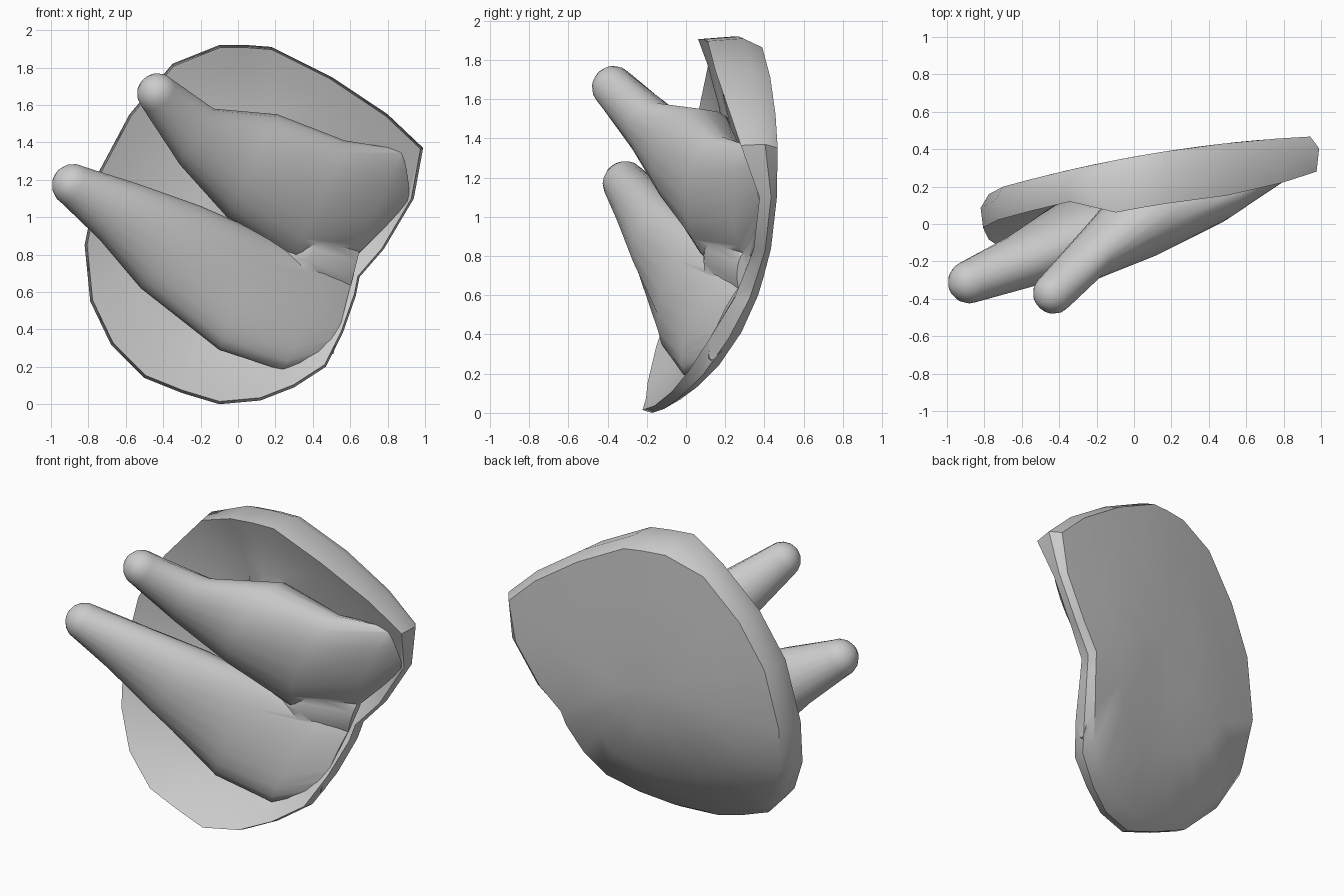
import bpy, bmesh, math
from mathutils import Vector

if "Cube" in bpy.data.objects:
    bpy.data.objects.remove(bpy.data.objects["Cube"])

N = 20


def clamp(v):
    return min(1, max(0, v))


def skin(rings, name):
    """Bridge closed rings of points and cap both ends."""
    bm = bmesh.new()
    vs = [[bm.verts.new(p) for p in r] for r in rings]
    n = len(vs[0])
    for a, b in zip(vs, vs[1:]):
        for i in range(n):
            j = (i + 1) % n
            bm.faces.new((a[i], a[j], b[j], b[i]))
    for r in (vs[0], vs[-1]):
        mid = bm.verts.new(sum((v.co for v in r), Vector()) / n)
        for i in range(n):
            bm.faces.new((r[i], r[(i + 1) % n], mid))
    bmesh.ops.recalc_face_normals(bm, faces=bm.faces)
    me = bpy.data.meshes.new(name)
    bm.to_mesh(me)
    bm.free()
    ob = bpy.data.objects.new(name, me)
    bpy.context.collection.objects.link(ob)
    return ob


# curved, dished backing plate
outline = [(.05, 1.92), (.18, 1.91), (.5, 1.75), (.8, 1.55), (.99, 1.37), (.94, 1.1),
           (.78, .83), (.65, .68), (.63, .58), (.56, .38), (.47, .2), (.3, .09),
           (.12, .02), (-.1, .0), (-.3, .06), (-.5, .14), (-.68, .32), (-.79, .55),
           (-.82, .85), (-.74, 1.25), (-.58, 1.55), (-.35, 1.82), (-.1, 1.92)]


def back_y(x, z):
    return .36 + .18 * x - .07 * x * x - .48 * max(0, (1.3 - z) / 1.3) ** 3


def plate_ring(s, f):
    pts = []
    for x, z in outline:
        t = .17 + .11 * clamp((z - 1.3) / .4) * clamp((x + .35) / .25)   # thick top rim
        t -= .07 * clamp((.35 - z) / .3)                                 # thin bottom rim
        t -= .08 * clamp((x - .5) / .2) * clamp((1.37 - z) / .2)         # thin right rim
        x, z = .05 + (x - .05) * s, 1 + (z - 1) * s
        pts.append(Vector((x, back_y(x, z) - f * t, z)))
    return pts


body = skin([plate_ring(s, f) for s, f in
             [(.3, 0), (.65, 0), (.95, 0), (1, .35), (.985, 1), (.85, .85), (.6, .65), (.3, .6)]],
            "body")


# section: centre x, z, half width x, z, front y, back y, optional backward tilt
def section(x, z, wx, wz, yf, yb, wy=0):
    return (Vector((x, (yf + yb) / 2, z)), Vector((wx, wy, wz)),
            Vector((0, (yb - yf) / 2, 0)))


def ridge(name, sections, tip=None, r=0):
    frames = [section(*s) for s in sections]
    if tip:                                   # hemispherical end
        tip = Vector(tip)
        axis = (tip - frames[0][0]).normalized()
        w = Vector((-axis.z, 0, axis.x)).normalized()
        w = -w if w.z < 0 else w
        d = axis.cross(w)
        d = -d if d.y < 0 else d
        cap = []
        for a in (85, 65, 42, 20, 0):
            a = math.radians(a)
            k = r * math.cos(a)
            cap.append((tip + axis * r * math.sin(a), w * k, d * k))
        frames = cap + frames
    rings = [[c + a * math.cos(2 * math.pi * i / N) + b * math.sin(2 * math.pi * i / N)
              for i in range(N)] for c, a, b in frames]
    return skin(rings, name)


parts = [
    ridge("upper_ridge", [
        (-.22, 1.43, .09, .15, -.30, .00),
        (.08, 1.27, .13, .28, -.18, .34),
        (.43, 1.08, .14, .33, .00, .36),
        (.76, 1.08, .12, .28, .23, .41),
        (.93, 1.19, .03, .13, .36, .43)], (-.43, -.37, 1.66), .11),
    ridge("lower_ridge", [
        (-.64, 1.03, .10, .15, -.36, -.06),
        (-.36, .84, .16, .22, -.28, .12),
        (.02, .60, .12, .31, -.13, .17, .07),
        (.36, .46, .12, .28, .02, .23, .11),
        (.56, .47, .05, .20, .17, .27, .09)], (-.88, -.31, 1.17), .115),
    # web joining the ridges on the right
    ridge("web", [
        (.12, .84, .03, .10, .08, .27),
        (.38, .77, .09, .20, .09, .34),
        (.62, .70, .03, .12, .26, .35)])]

# fuse into one skin
for p in parts:
    m = body.modifiers.new("fuse", 'BOOLEAN')
    m.operation = 'UNION'
    m.solver = 'EXACT'
    m.object = p
    bpy.ops.object.select_all(action='DESELECT')
    bpy.context.view_layer.objects.active = body
    body.select_set(True)
    bpy.ops.object.modifier_apply(modifier=m.name)
    bpy.data.objects.remove(p)
bpy.ops.object.shade_smooth_by_angle(angle=math.radians(40))
